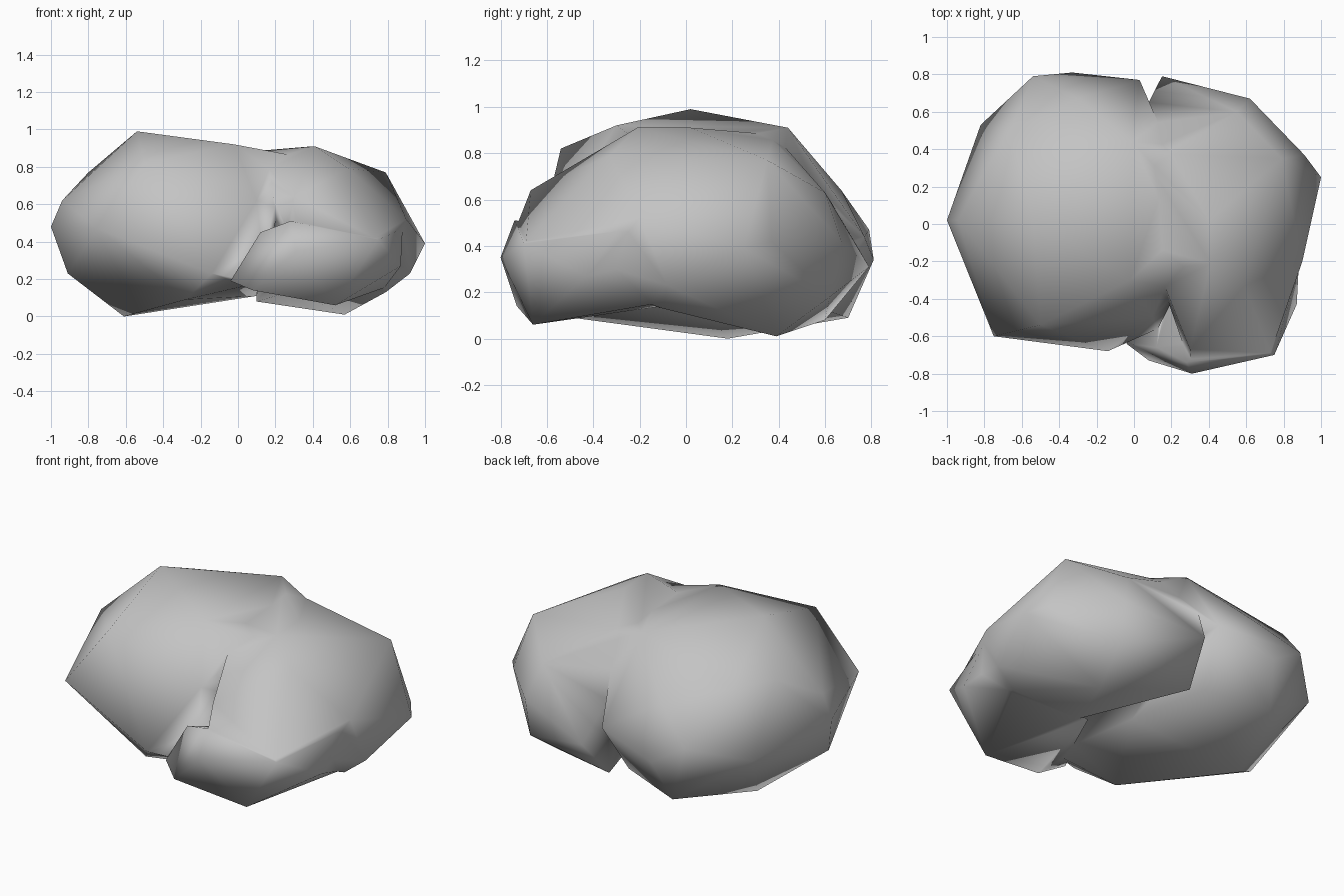
import bpy
import bmesh

# Remove the default object
default_cube = bpy.data.objects.get("Cube")
if default_cube:
    bpy.data.objects.remove(default_cube, do_unlink=True)

# Plain stone colour
stone_grey = bpy.data.materials.new("stone grey")
stone_grey.use_nodes = True
colour = (0.55, 0.55, 0.55, 1)
stone_grey.diffuse_color = colour
shader = next(node for node in stone_grey.node_tree.nodes if node.type == "BSDF_PRINCIPLED")
shader.inputs["Base Color"].default_value = colour
shader.inputs["Roughness"].default_value = 0.9


def hull_object(name, *corner_groups):
    """Wrap a convex skin around a few key corners given in hundredths."""
    mesh_builder = bmesh.new()
    for corner_group in corner_groups:
        for corner in corner_group:
            mesh_builder.verts.new([value / 100 for value in corner])
    result = bmesh.ops.convex_hull(mesh_builder, input=mesh_builder.verts[:])
    unused = [item for item in result["geom_interior"] if isinstance(item, bmesh.types.BMVert)]
    bmesh.ops.delete(mesh_builder, geom=list(set(unused)), context="VERTS")
    bmesh.ops.recalc_face_normals(mesh_builder, faces=mesh_builder.faces[:])
    mesh = bpy.data.meshes.new(name)
    mesh_builder.to_mesh(mesh)
    mesh_builder.free()
    mesh.materials.append(stone_grey)
    lump = bpy.data.objects.new(name, mesh)
    bpy.context.collection.objects.link(lump)
    return lump


def fuse(target, lump):
    """Join a lump to the target as one closed skin."""
    union = target.modifiers.new("fuse", "BOOLEAN")
    union.operation = "UNION"
    union.solver = "EXACT"
    union.object = lump
    bpy.context.view_layer.objects.active = target
    bpy.ops.object.modifier_apply(modifier=union.name)
    bpy.data.objects.remove(lump, do_unlink=True)


# Large right mass: crown, waist and underside corners
right_crown = [(-54, 2, 99), (-1, 44, 91), (-2, -30, 92), (20, 38, 86), (30, -22, 86),
               (-50, -54, 82), (-80, 28, 77), (-66, 50, 76), (-30, 67, 64), (-9, 55, 77), (10, -50, 62)]
right_waist = [(-100, 2, 48), (-94, 2, 62), (-75, -60, 47), (-14, -68, 23), (-33, 81, 34),
               (-54, 79, 47), (-82, 53, 37), (3, 77, 44), (13, -56, 40)]
right_base = [(-61, 18, 0), (-91, -8, 23), (-40, 70, 9), (-28, -49, 9), (11, -56, 18), (-2, 58, 13), (10, 10, 11)]
boulder = hull_object("boulder", right_crown, right_waist, right_base)

# Left mass, reaching over the front bulge
left_crown = [(40, 2, 91), (41, -21, 91), (8, -12, 88), (4, 38, 88), (79, 35, 77),
              (55, 60, 63), (59, -33, 79), (8, 66, 54), (30, -67, 64)]
left_waist = [(90, -20, 52), (100, 25, 39), (91, 37, 42), (62, 67, 42), (15, 79, 31),
              (31, -78, 36), (73, -69, 42)]
left_base = [(92, -8, 23), (79, -10, 13), (57, 39, 1), (62, 62, 18), (10, 60, 8), (30, -10, 13)]
left_mass = hull_object("left_mass", left_crown, left_waist, left_base)

# Lower part of the bulge at the front left
bulge_rim = [(28, -74, 51), (31, -80, 35), (75, -70, 41), (88, -24, 47), (87, -43, 27), (12, -66, 45)]
bulge_base = [(52, -66, 6), (8, -73, 14), (-4, -64, 19), (78, -14, 15), (25, -10, 14)]
front_bulge = hull_object("front_bulge", bulge_rim, bulge_base)

# One skin, keeping the shallow clefts between the masses
fuse(boulder, left_mass)
fuse(boulder, front_bulge)

# Tidy tiny edges along the seams and shade smoothly
skin = bmesh.new()
skin.from_mesh(boulder.data)
bmesh.ops.remove_doubles(skin, verts=skin.verts[:], dist=0.03)
bmesh.ops.triangulate(skin, faces=skin.faces[:])
bmesh.ops.recalc_face_normals(skin, faces=skin.faces[:])
for face in skin.faces:
    face.smooth = True
    face.material_index = 0
skin.to_mesh(boulder.data)
skin.free()
